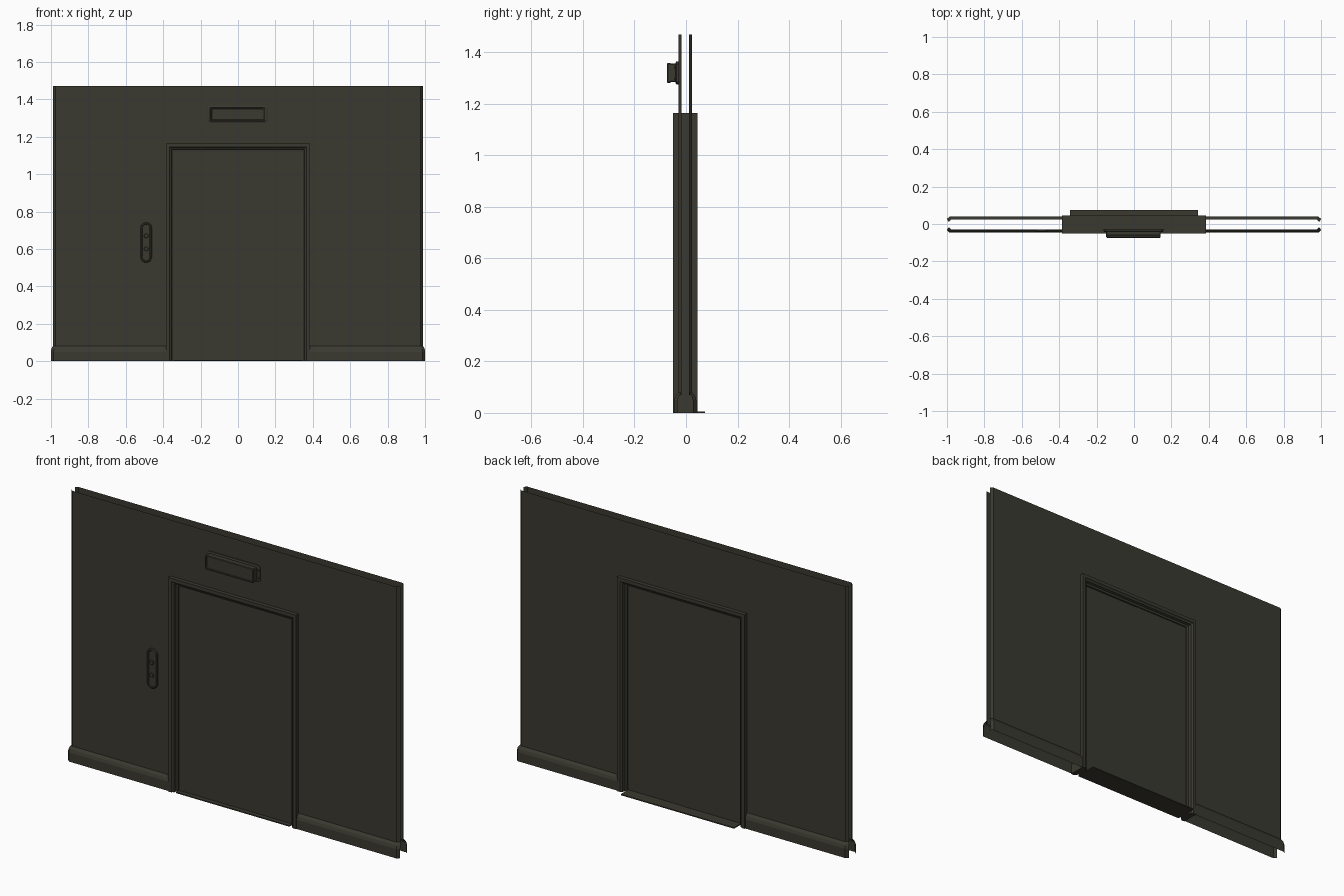
import bpy, bmesh, math

if "Cube" in bpy.data.objects:
    bpy.data.objects.remove(bpy.data.objects["Cube"])

C = -0.003  # middle plane of the wall

mat = bpy.data.materials.new("dark_olive_metal")
mat.diffuse_color = (0.042, 0.041, 0.030, 1)
mat.use_nodes = True
mat.node_tree.nodes["Principled BSDF"].inputs["Base Color"].default_value = mat.diffuse_color


def finish(bm, name, closed=True):
    if closed:
        bmesh.ops.recalc_face_normals(bm, faces=bm.faces)
    me = bpy.data.meshes.new(name)
    bm.to_mesh(me)
    bm.free()
    me.materials.append(mat)
    ob = bpy.data.objects.new(name, me)
    bpy.context.collection.objects.link(ob)
    return ob


def sheet(name, rows, flip, skip=lambda r, c: False):
    bm = bmesh.new()
    vs = [[bm.verts.new(p) for p in row] for row in rows]
    for r in range(len(rows) - 1):
        for c in range(len(rows[0]) - 1):
            if not skip(r, c):
                f = [vs[r][c], vs[r][c + 1], vs[r + 1][c + 1], vs[r + 1][c]]
                bm.faces.new(f[::-1] if flip else f)
    loose = [v for v in bm.verts if not v.link_faces]
    bmesh.ops.delete(bm, geom=loose, context='VERTS')
    return finish(bm, name, False)


def stack(name, levels):
    """Capped loft through outlines that share a point count."""
    bm = bmesh.new()
    rings = [[bm.verts.new(p) for p in lv] for lv in levels]
    n = len(rings[0])
    for a, b in zip(rings, rings[1:]):
        for i in range(n):
            j = (i + 1) % n
            bm.faces.new((a[i], a[j], b[j], b[i]))
    bm.faces.new(rings[0])
    bm.faces.new(rings[-1])
    return finish(bm, name)


def box(name, x0, x1, y0, y1, z0, z1):
    return stack(name, [[(x0, y, z0), (x1, y, z0), (x1, y, z1), (x0, y, z1)] for y in (y0, y1)])


def chamfered(cx, cz, hx, hz, c, y):
    pts = [(hx, hz - c), (hx - c, hz), (c - hx, hz), (-hx, hz - c),
           (-hx, c - hz), (c - hx, -hz), (hx - c, -hz), (hx, c - hz)]
    return [(cx + x, y, cz + z) for x, z in pts]


def stadium(cx, cz, r, h, y, n=10):
    out = []
    for k, s in ((0, 1), (1, -1)):
        for i in range(n + 1):
            a = math.pi * (k + i / n)
            out.append((cx + r * math.cos(a), y, cz + s * h + r * math.sin(a)))
    return out


# Hollow wall: two skins with turned-in ends, each with a skirting
def row(s, z, d, end):
    xs = [(-end, d - 0.013), (-end + 0.014, d), (-0.375, d), (0.375, d), (end - 0.014, d), (end, d - 0.013)]
    return [(x, C + s * o, z) for x, o in xs]


for s, side in ((-1, "front"), (1, "back")):
    sheet(side + "_wall", [row(s, z, 0.027, 0.99) for z in (0.07, 1.155, 1.47)], s > 0,
          lambda r, c: r == 0 and c == 2)
    sheet(side + "_skirting",
          [row(s, z, d, e) for z, d, e in ((0, 0.043, 1.0), (0.05, 0.043, 1.0), (0.066, 0.038, 0.998), (0.08, 0.027, 0.99))],
          s > 0, lambda r, c: c == 2)

# Door frame: mitred moulding swept up, across and down
half = [(0.385, 0.048), (0.366, 0.048), (0.361, 0.042), (0.355, 0.040), (0.352, 0.026), (0.341, 0.024)]
prof = [(w, C - d) for w, d in half] + [(w, C + d) for w, d in half[::-1]]
RISE = 0.78
stack("door_frame", [[(k * w, y, z * (w + RISE)) for w, y in prof]
                     for k, z in ((-1, 0), (-1, 1), (1, 1), (1, 0))])

# Sliding door leaves, one set slightly behind the other, and sill
box("left_door", -0.345, 0.0, -0.021, 0.014, 0.006, 1.126)
box("right_door", 0.0, 0.345, -0.021, 0.011, 0.006, 1.126)
box("door_sill", -0.341, 0.341, -0.045, 0.074, 0.0, 0.006)

# Indicator sign above the door
Z, X = 1.32, -0.003
stack("sign_back_plate", [chamfered(X, Z, hx, hz, 0.010, y) for hx, hz, y in
                          ((0.160, 0.045, -0.028), (0.160, 0.045, -0.037), (0.155, 0.040, -0.040))])
stack("sign_housing", [chamfered(X, Z, hx, hz, 0.004, y) for hx, hz, y in
                       ((0.146, 0.036, -0.038), (0.146, 0.036, -0.060), (0.146, 0.039, -0.061),
                        (0.146, 0.039, -0.070), (0.142, 0.036, -0.074),
                        (0.138, 0.031, -0.074), (0.136, 0.029, -0.070))])
for sx in (-1, 1):
    for sz in (-1, 1):
        stack("sign_screw", [stadium(X + sx * 0.152, Z + sz * 0.022, 0.005, 0, y, 4) for y in (-0.039, -0.044)])

# Call panel with two round buttons
PX, PZ = -0.491, 0.635
stack("call_panel", [stadium(PX, PZ, r, 0.078, y) for r, y in
                     ((0.030, -0.029), (0.030, -0.038), (0.026, -0.042), (0.021, -0.042), (0.019, -0.039))])
for dz in (-0.035, 0.035):
    stack("call_button", [stadium(PX, PZ + dz, r, 0, y) for r, y in
                          ((0.012, -0.038), (0.012, -0.043), (0.010, -0.045))])
